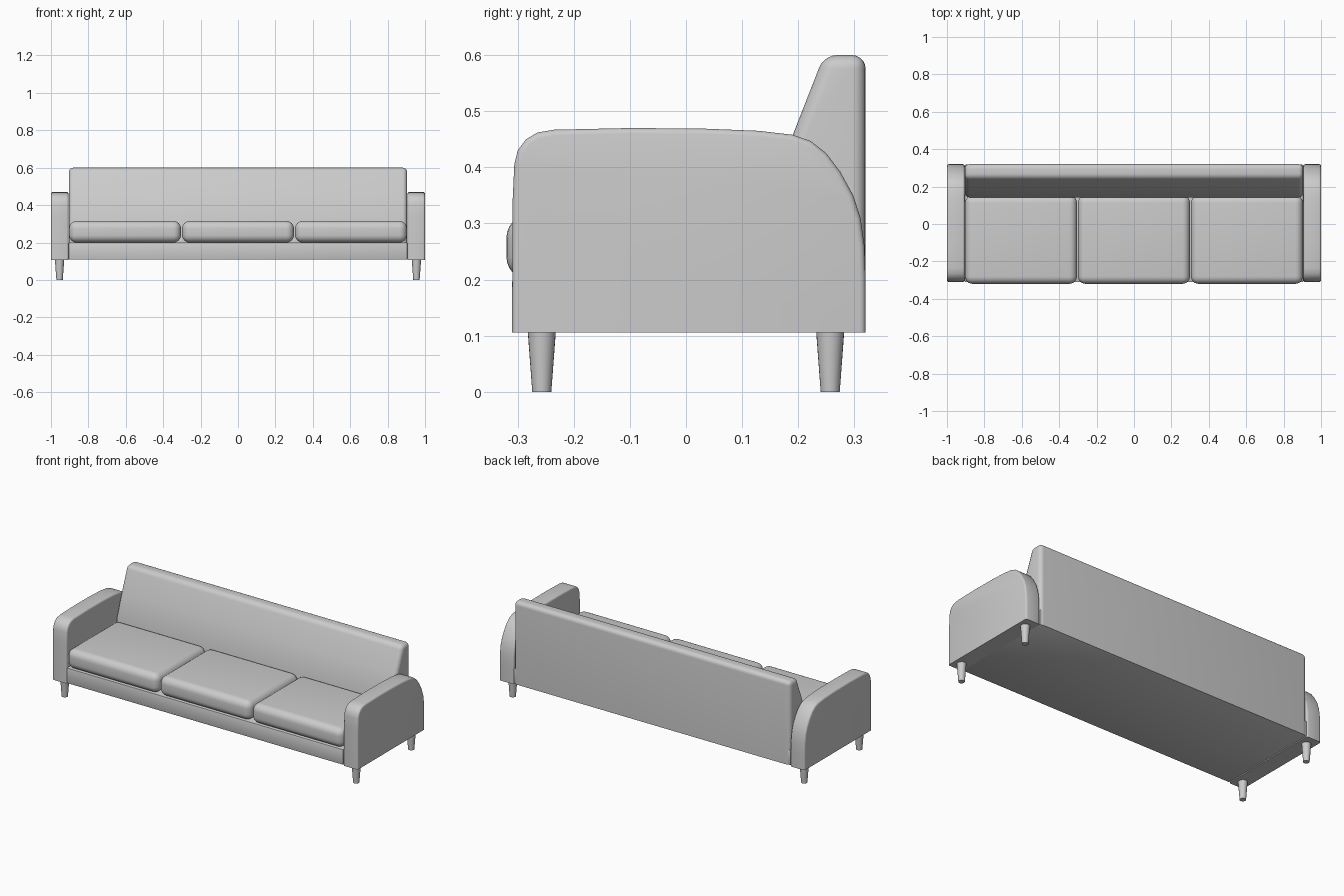
import bpy, bmesh, math
from mathutils import Matrix

cube = bpy.data.objects.get("Cube")
if cube:
    bpy.data.objects.remove(cube, do_unlink=True)

fabric = bpy.data.materials.new("light_grey")
fabric.use_nodes = True
grey = (0.6, 0.6, 0.6, 1)
fabric.diffuse_color = grey
fabric.node_tree.nodes["Principled BSDF"].inputs["Base Color"].default_value = grey


def finish(name, bm):
    """Turn a bmesh into a smooth-shaded object."""
    bmesh.ops.recalc_face_normals(bm, faces=bm.faces)
    mesh = bpy.data.meshes.new(name)
    bm.to_mesh(mesh)
    bm.free()
    mesh.materials.append(fabric)
    obj = bpy.data.objects.new(name, mesh)
    bpy.context.collection.objects.link(obj)
    bpy.ops.object.select_all(action="DESELECT")
    obj.select_set(True)
    bpy.context.view_layer.objects.active = obj
    bpy.ops.object.shade_smooth_by_angle(angle=math.radians(35))


def slab(name, profile, x0, x1, radius, segments=4, round_above=0.0):
    """Extrude a side profile (y, z) along x and round its sharp edges."""
    bm = bmesh.new()
    face = bm.faces.new([bm.verts.new((x0, y, z)) for y, z in profile])
    grown = bmesh.ops.extrude_face_region(bm, geom=[face])["geom"]
    moved = [v for v in grown if isinstance(v, bmesh.types.BMVert)]
    bmesh.ops.translate(bm, verts=moved, vec=(x1 - x0, 0, 0))
    bmesh.ops.recalc_face_normals(bm, faces=bm.faces)
    edges = [e for e in bm.edges
             if e.calc_face_angle(0) > math.radians(35)
             and max(v.co.z for v in e.verts) > round_above]
    bmesh.ops.bevel(bm, geom=edges, offset=radius, segments=segments,
                    profile=0.5, affect="EDGES", clamp_overlap=True)
    finish(name, bm)


def rectangle(y0, y1, z0, z1):
    return [(y0, z0), (y1, z0), (y1, z1), (y0, z1)]


# Seat base and sloped backrest
slab("seat_base", rectangle(-0.31, 0.317, 0.109, 0.2), -0.905, 0.905, 0.004, 2)
back_profile = [(0.32, 0.11), (0.32, 0.6), (0.246, 0.6), (0.19, 0.457),
                (0.143, 0.32), (0.14, 0.11)]
slab("backrest", back_profile, -0.904, 0.904, 0.024, 5, round_above=0.15)

# Three seat cushions
for i, side in enumerate(("right", "middle", "left")):
    x = (i - 1) * 0.604
    slab(side + "_cushion", rectangle(-0.32, 0.153, 0.2, 0.315),
         x - 0.299, x + 0.299, 0.04, 6)

# Arms with curved tops, and tapered legs under them
arm_profile = [(-0.31, 0.106), (-0.309, 0.34), (-0.306, 0.405), (-0.3, 0.43),
               (-0.285, 0.45), (-0.265, 0.462), (-0.235, 0.467), (-0.1, 0.47),
               (0.03, 0.469), (0.13, 0.465), (0.19, 0.458), (0.222, 0.447),
               (0.25, 0.425), (0.275, 0.392), (0.298, 0.35), (0.311, 0.31),
               (0.318, 0.26), (0.32, 0.2), (0.32, 0.106)]
for side, s in (("left", 1), ("right", -1)):
    slab(side + "_arm", arm_profile, s * 0.906, s * 1.0, 0.01, 3, round_above=0.11)
    for end, y in (("front", -0.257), ("back", 0.257)):
        bm = bmesh.new()
        bmesh.ops.create_cone(bm, cap_ends=True, segments=24, radius1=0.017,
                              radius2=0.025, depth=0.107,
                              matrix=Matrix.Translation((s * 0.954, y, 0.0535)))
        finish(f"{end}_{side}_leg", bm)
